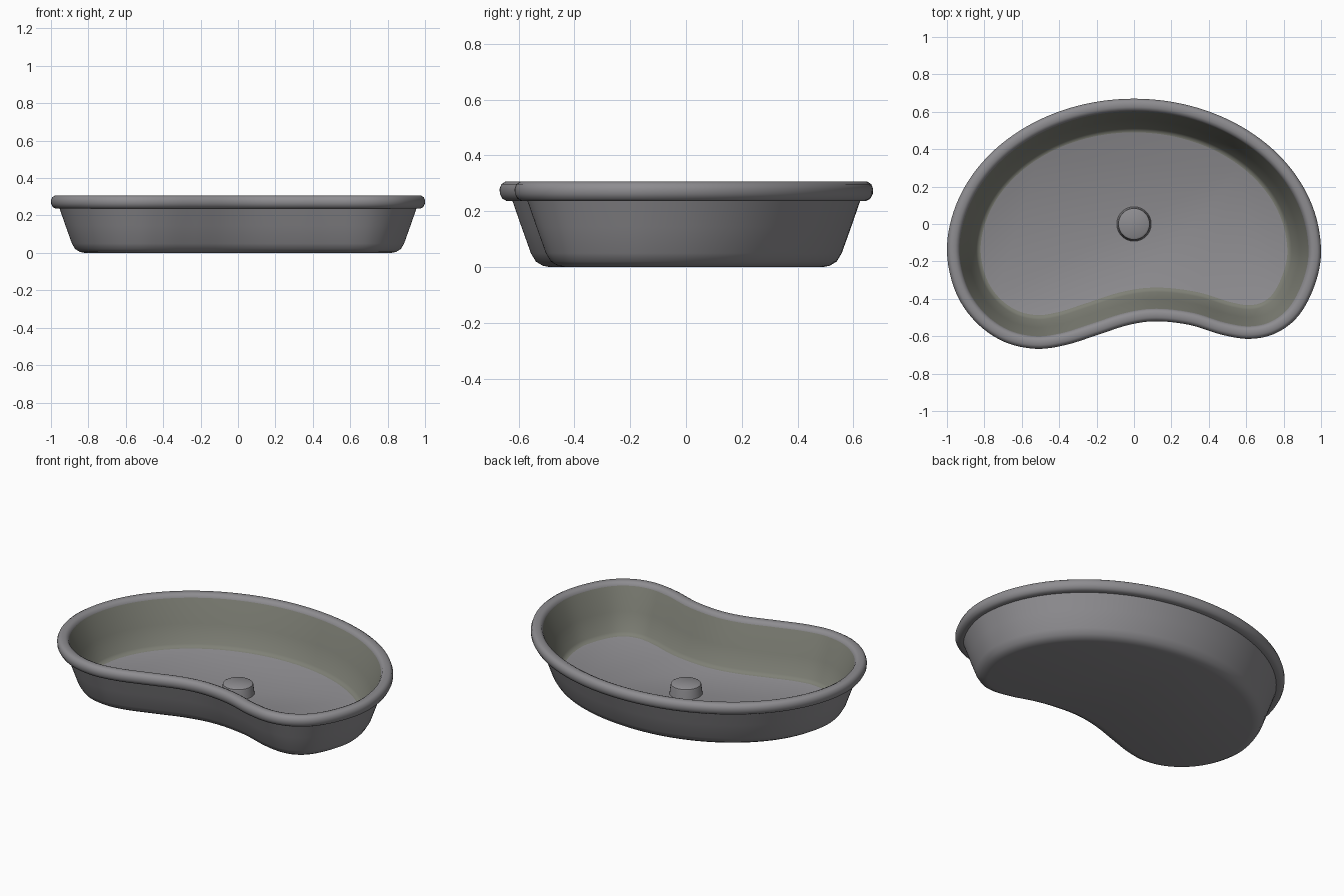
import bpy, bmesh, math
from mathutils import Vector

if "Cube" in bpy.data.objects:
    bpy.data.objects.remove(bpy.data.objects["Cube"])


def material(name, rgb):
    m = bpy.data.materials.new(name)
    m.diffuse_color = (*rgb, 1)
    m.use_nodes = True
    m.node_tree.nodes["Principled BSDF"].inputs["Base Color"].default_value = m.diffuse_color
    return m


GREY = material("cool grey", (0.27, 0.265, 0.28))
OLIVE = material("inner wall grey", (0.21, 0.215, 0.18))


def finish(name, bm, mats):
    bmesh.ops.recalc_face_normals(bm, faces=bm.faces)
    mesh = bpy.data.meshes.new(name)
    bm.to_mesh(mesh)
    bm.free()
    obj = bpy.data.objects.new(name, mesh)
    bpy.context.collection.objects.link(obj)
    for m in mats:
        mesh.materials.append(m)
    bpy.ops.object.select_all(action='DESELECT')
    obj.select_set(True)
    bpy.context.view_layer.objects.active = obj
    bpy.ops.object.shade_smooth_by_angle(angle=math.radians(40))
    return obj


# Kidney outline: half ellipse at the back, hand-placed dented front
ctrl = [Vector((math.cos(math.radians(a)), -0.15 + 0.82 * math.sin(math.radians(a))))
        for a in range(0, 181, 15)]
ctrl += [Vector(p) for p in [
    (-0.955, -0.36), (-0.85, -0.52), (-0.70, -0.627), (-0.53, -0.667), (-0.37, -0.648),
    (-0.20, -0.595), (-0.03, -0.54), (0.12, -0.52), (0.30, -0.54), (0.47, -0.592),
    (0.62, -0.614), (0.76, -0.583), (0.88, -0.49), (0.965, -0.33)]]


def smooth_loop(pts, steps):
    out, n = [], len(pts)
    for i in range(n):
        a, b, c, d = (pts[(i + k) % n] for k in (-1, 0, 1, 2))
        for s in range(steps):
            t = s / steps
            out.append(0.5 * (2 * b + (c - a) * t + (2 * a - 5 * b + 4 * c - d) * t * t
                              + (3 * b - a - 3 * c + d) * t ** 3))
    return out


outline = smooth_loop(ctrl, 6)
N = len(outline)
inward = []
for i in range(N):
    t = (outline[(i + 3) % N] - outline[i - 3]).normalized()
    inward.append(Vector((-t.y, t.x)))

# Cross-section (inward offset, height): base, outer wall, rolled rim, inner wall, floor
profile = [(0.18, 0.0), (0.155, 0.005), (0.13, 0.02), (0.112, 0.05), (0.078, 0.145), (0.046, 0.237),
           (0.025, 0.237), (0.01, 0.245), (0.001, 0.262), (0.0, 0.28), (0.006, 0.297),
           (0.02, 0.306), (0.045, 0.306), (0.06, 0.299), (0.067, 0.285),
           (0.115, 0.15), (0.157, 0.045), (0.167, 0.033), (0.18, 0.027)]
WALL_START = 14

bm = bmesh.new()
rings = [[bm.verts.new((*(p + n * off), z)) for p, n in zip(outline, inward)]
         for off, z in profile]
for k in range(len(rings) - 1):
    for i in range(N):
        j = (i + 1) % N
        f = bm.faces.new((rings[k][i], rings[k][j], rings[k + 1][j], rings[k + 1][i]))
        f.material_index = 1 if k >= WALL_START else 0
bm.faces.new(rings[0])
bm.faces.new(rings[-1])
finish("kidney_tray", bm, [GREY, OLIVE])

# Round post in the middle of the floor
bm = bmesh.new()
post = [(0.094, 0.02), (0.09, 0.035), (0.086, 0.075), (0.083, 0.085), (0.073, 0.091)]
S = 32
rings = [[bm.verts.new((r * math.cos(2 * math.pi * i / S), r * math.sin(2 * math.pi * i / S), z))
          for i in range(S)] for r, z in post]
for lo, hi in zip(rings, rings[1:]):
    for i in range(S):
        j = (i + 1) % S
        bm.faces.new((lo[i], lo[j], hi[j], hi[i]))
bm.faces.new(rings[0])
bm.faces.new(rings[-1])
finish("centre_post", bm, [GREY])
